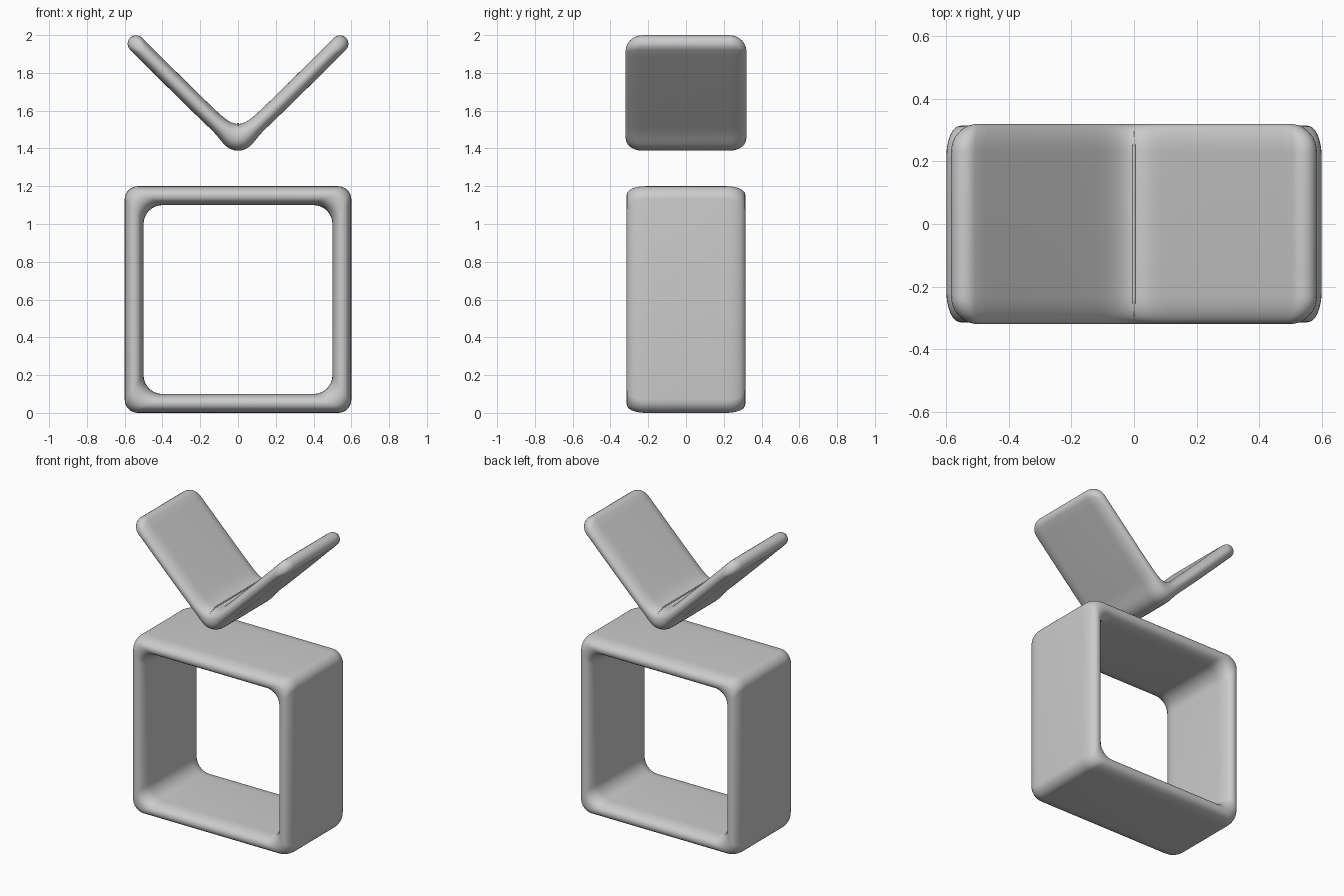
import bpy, bmesh
from math import sin, cos, pi, sqrt, exp, atan2, copysign

cube = bpy.data.objects.get("Cube")
if cube:
    bpy.data.objects.remove(cube, do_unlink=True)

grey = bpy.data.materials.new("plain_grey")
grey.use_nodes = True
colour = (0.6, 0.6, 0.6, 1)
grey.diffuse_color = colour
grey.node_tree.nodes["Principled BSDF"].inputs["Base Color"].default_value = colour


def loft(name, rings, closed):
    """Skin a list of equal closed rings, joined end to end or capped."""
    bm = bmesh.new()
    loops = [[bm.verts.new(p) for p in ring] for ring in rings]
    count = len(loops)
    for i in range(count if closed else count - 1):
        a, b = loops[i], loops[(i + 1) % count]
        for j in range(len(a)):
            k = (j + 1) % len(a)
            bm.faces.new((a[j], a[k], b[k], b[j]))
    if not closed:
        bm.faces.new(loops[0])
        bm.faces.new(loops[-1])
    bmesh.ops.recalc_face_normals(bm, faces=bm.faces)
    mesh = bpy.data.meshes.new(name)
    bm.to_mesh(mesh)
    bm.free()
    mesh.materials.append(grey)
    obj = bpy.data.objects.new(name, mesh)
    bpy.context.collection.objects.link(obj)
    bpy.ops.object.select_all(action='DESELECT')
    obj.select_set(True)
    bpy.context.view_layer.objects.active = obj
    bpy.ops.object.shade_smooth_by_angle(angle=pi / 3)


def rounded_square(half, radius, y, steps=8):
    """Ring in the xz plane around the middle of the frame."""
    ring = []
    for corner in range(4):
        start = corner * pi / 2
        cx = copysign(half - radius, cos(start + pi / 4))
        cz = copysign(half - radius, sin(start + pi / 4))
        for s in range(steps + 1):
            a = start + s / steps * pi / 2
            ring.append((cx + radius * cos(a), y, 0.6 + cz + radius * sin(a)))
    return ring


# Square frame: a thin wall section with rounded rims, swept round the square
wall, rim, depth = 0.05, 0.1, 0.315
rings = []
for side in (1, -1):
    for s in range(13):
        a = side * (-pi / 2 + s / 12 * pi) if side > 0 else pi / 2 + s / 12 * pi
        if side < 0 and s in (0, 12):
            continue
        offset = wall * copysign(abs(cos(a)) ** 0.85, cos(a))
        y = copysign(depth - rim, sin(a)) + rim * sin(a)
        if abs(sin(a)) < 0.01:
            # straight middle of the wall
            order = (-1, 1) if side > 0 else (1, -1)
            rings += [rounded_square(0.55 + offset, 0.085 - offset * 0.3, k * (depth - rim))
                      for k in order]
        else:
            rings.append(rounded_square(0.55 + offset, 0.085 - offset * 0.3, y))
loft("square_frame", rings, True)


def vee_outline(y, fullness, reach):
    """Closed V outline in the xz plane with rounded tips."""
    bend = 0.05
    upper, lower = [], []
    for i in range(-24, 25):
        t = i / 24
        x = reach * copysign(abs(t) ** 1.6, t)
        root = sqrt(x * x + bend * bend)
        z, slope = 1.412 + root, x / root
        half = fullness * (0.045 + 0.029 * exp(-(x / 0.06) ** 2))
        n = sqrt(1 + slope * slope)
        nx, nz = -slope / n * half, half / n
        upper.append((x + nx, y, z + nz))
        lower.append((x - nx, y, z - nz))
    tip_z = 1.412 + sqrt(reach ** 2 + bend ** 2)
    radius = fullness * 0.045
    angle = atan2(reach / sqrt(reach ** 2 + bend ** 2), 1)
    # semicircle from the upper edge round the tip to the lower edge
    tip = [(reach + radius * cos(angle + pi / 2 - k / 8 * pi), y,
            tip_z + radius * sin(angle + pi / 2 - k / 8 * pi)) for k in range(1, 8)]
    other = [(-x, py, z) for x, py, z in reversed(tip)]
    return upper + tip + lower[::-1] + other


# Folded V panel: outlines that thin out and draw in towards front and back
rings = []
for side in (-1, 1):
    for s in range(10):
        a = s / 9 * pi / 2 if side > 0 else pi / 2 - s / 9 * pi / 2
        y = side * (0.23 + 0.09 * sin(a))
        fullness = max(cos(a), 0.02) ** 0.85
        rings.append(vee_outline(y, fullness, 0.54 - 0.045 * (1 - cos(a))))
loft("vee_panel", rings, False)
